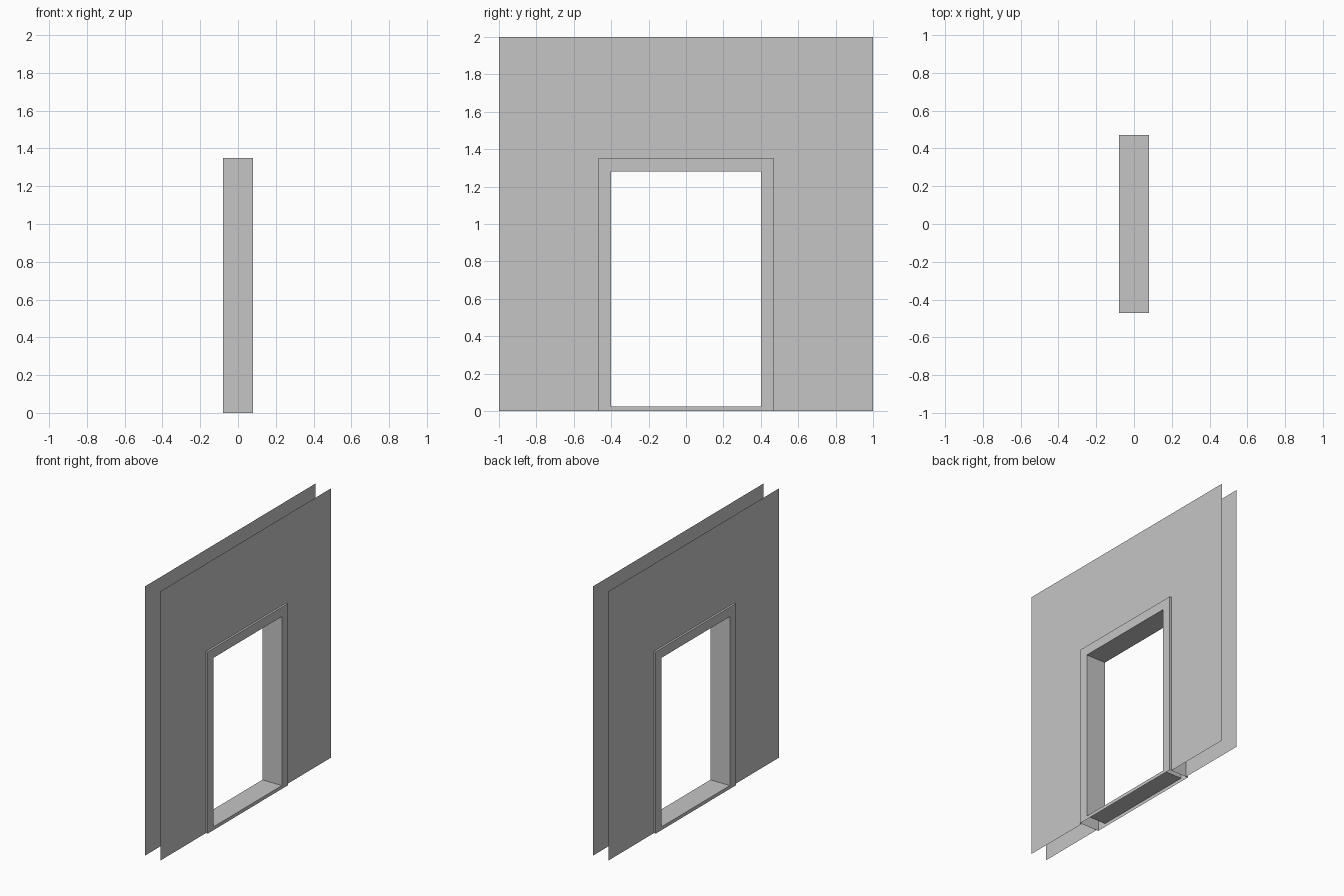
import bpy
import bmesh

old = bpy.data.objects.get("Cube")
if old:
    bpy.data.objects.remove(old, do_unlink=True)

# Single plain grey
grey = bpy.data.materials.new("plain_grey")
grey.use_nodes = True
colour = (0.56, 0.56, 0.56, 1)
grey.diffuse_color = colour
grey.node_tree.nodes["Principled BSDF"].inputs["Base Color"].default_value = colour

WALL_X = 0.065      # distance of each wall sheet from the centre
FRAME_X = 0.08      # half depth of the frame
OUT_Y, OUT_TOP = 0.47, 1.35
IN_Y, IN_TOP, SILL = 0.40, 1.28, 0.025


def finish(bm, name):
    mesh = bpy.data.meshes.new(name)
    bm.to_mesh(mesh)
    bm.free()
    mesh.materials.append(grey)
    obj = bpy.data.objects.new(name, mesh)
    bpy.context.scene.collection.objects.link(obj)
    return obj


def wall_sheet(name, side):
    """Thin wall skin with a doorway cut up from the floor."""
    half = [(0, OUT_TOP), (OUT_Y, OUT_TOP), (OUT_Y, 0), (1, 0), (1, 2), (0, 2)]
    bm = bmesh.new()
    for mirror in (1, -1):
        face = bm.faces.new([bm.verts.new((side * WALL_X, mirror * y, z))
                             for y, z in half])
        face.normal_update()
        if face.normal.x * side < 0:
            face.normal_flip()
    bmesh.ops.remove_doubles(bm, verts=bm.verts, dist=0.0001)
    bmesh.ops.dissolve_limit(bm, angle_limit=0.01, verts=bm.verts, edges=bm.edges)
    finish(bm, name)


def rectangle(bm, x, half_width, low, high):
    corners = [(-half_width, low), (half_width, low),
               (half_width, high), (-half_width, high)]
    return [bm.verts.new((x, y, z)) for y, z in corners]


def door_frame():
    """Hollow casing around the doorway, open underneath."""
    bm = bmesh.new()
    loops = [rectangle(bm, FRAME_X, OUT_Y, 0, OUT_TOP),
             rectangle(bm, FRAME_X, IN_Y, SILL, IN_TOP),
             rectangle(bm, -FRAME_X, IN_Y, SILL, IN_TOP),
             rectangle(bm, -FRAME_X, OUT_Y, 0, OUT_TOP)]
    for i, a in enumerate(loops):
        b = loops[(i + 1) % len(loops)]
        for k in range(4):
            if i == 3 and k == 0:      # no underside
                continue
            n = (k + 1) % 4
            bm.faces.new((a[k], a[n], b[n], b[k]))
    finish(bm, "door_frame")


wall_sheet("left_wall", 1)
wall_sheet("right_wall", -1)
door_frame()
